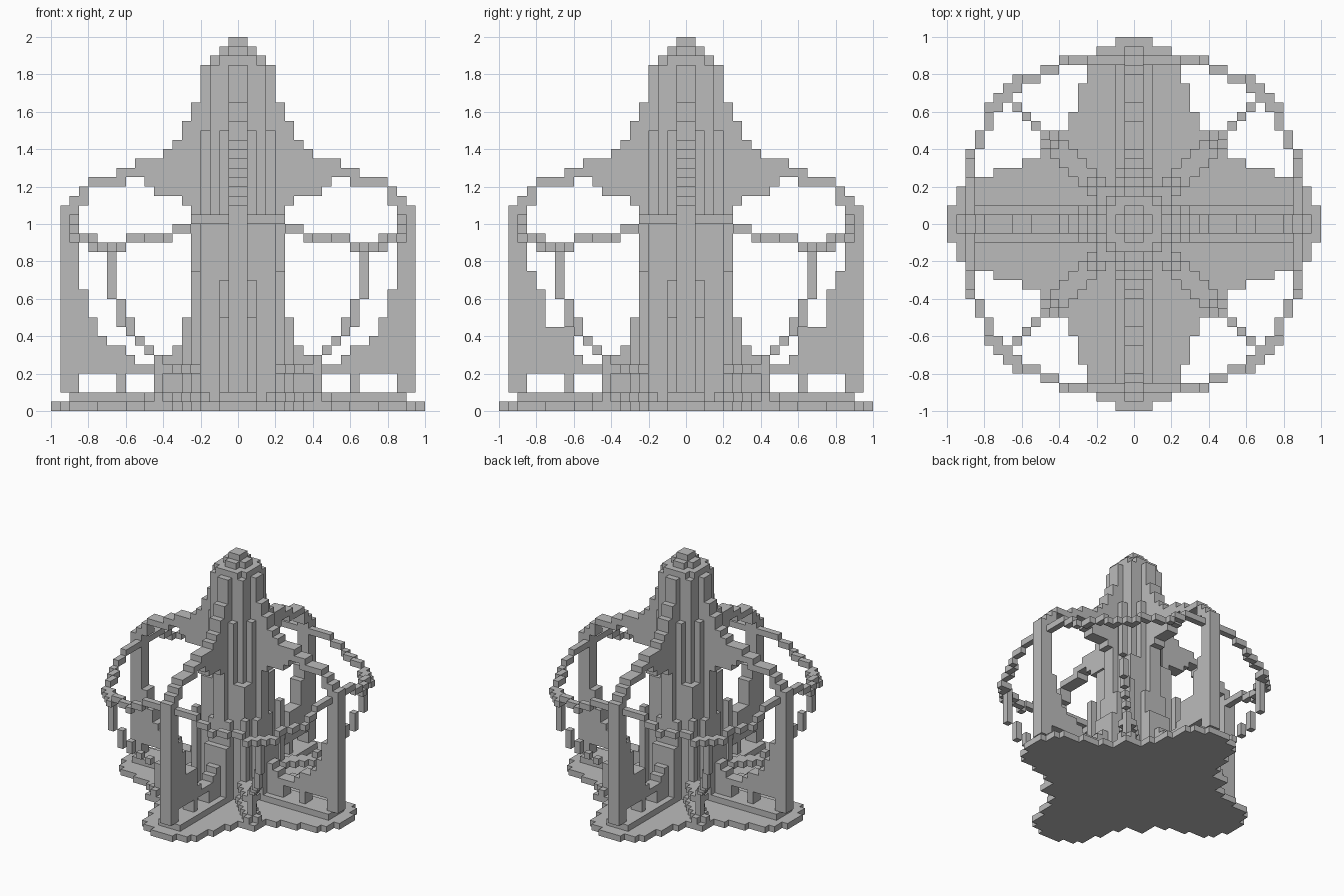
import bpy, bmesh
from mathutils import Vector

old = bpy.data.objects.get("Cube")
if old:
    bpy.data.objects.remove(old, do_unlink=True)

U = 0.05          # edge length of one block
owner = {}        # block position -> part name


def fill(part, x, y, z, swap=True):
    """Fill a block range, repeated in all four quadrants (and across the diagonal)."""
    for i in range(*x):
        for j in range(*y):
            for k in range(*z):
                for a, b in ([(i, j), (j, i)] if swap else [(i, j)]):
                    for p in (a, -1 - a):
                        for q in (b, -1 - b):
                            owner.setdefault((p, q, k), part)


def steps(widths):
    """Turn (end, value) pairs into (start, end, value)."""
    start = 0
    for end, value in widths:
        yield start, end, value
        start = end


# Base plate: four lobes with stepped ends
for a, b, w in steps([(9, 9), (10, 10), (12, 7), (15, 6), (18, 5), (19, 4), (20, 2)]):
    fill("base_plate", (a, b), (0, w), (0, 1))

# Raised rails along the arms and diagonals
fill("floor_rail", (0, 18), (0, 2), (1, 2))
for i in range(9):
    fill("floor_rail", (i, i + 2), (i, i + 1), (1, 2))

# Tower: core, ribs, side columns, stepped cap
fill("tower", (0, 3), (0, 3), (1, 37))
fill("tower", (0, 4), (0, 1), (1, 37))
fill("tower", (3, 4), (1, 2), (1, 30))
fill("tower", (3, 4), (2, 4), (1, 20))
fill("tower_cap", (0, 3), (0, 2), (37, 38))
fill("tower_cap", (0, 2), (0, 1), (38, 39))
fill("tower_cap", (0, 1), (0, 1), (39, 40))

# Buttresses around the tower foot
fill("buttress", (3, 5), (0, 2), (1, 14))
fill("buttress", (5, 6), (0, 2), (1, 10))
fill("buttress", (4, 5), (4, 5), (1, 15))

# Arched fins: upper arch top and underside
tops = [(5, 33), (6, 31), (7, 29), (8, 28), (11, 27), (13, 26), (16, 25),
        (17, 24), (18, 23), (19, 22)]
under = [(5, 2), (6, 22), (9, 23), (10, 24), (12, 25), (16, 24), (17, 22), (19, 2)]
top_at = {i: v for a, b, v in steps(tops) for i in range(a, b)}
under_at = {i: v for a, b, v in steps(under) for i in range(a, b)}
for i in range(4, 19):
    fill("arched_fin", (i, i + 1), (0, 1), (under_at[i], top_at[i]))

# Lower web of the fins, a little fuller on the front and back ones
side_web = [(6, 10), (7, 7), (8, 6), (11, 5), (12, 6), (14, 7), (15, 8), (16, 10), (17, 13)]
front_web = [(6, 10), (7, 7), (8, 6), (11, 5), (12, 6), (15, 9), (16, 13), (17, 15)]
for web, turned in ((side_web, False), (front_web, True)):
    for a, b, h in steps(web):
        for i in range(max(a, 5), b):
            low = 2 if i < 9 or i == 12 else 4
            x, y = (i, i + 1), (0, 1)
            if turned:
                x, y = y, x
            fill("fin_web", x, y, (low, h), swap=False)

# Ring that dips and bulges at the diagonals
for x, y, z in [((0, 5), 17, 20), ((5, 7), 17, 19), ((7, 8), 17, 18), ((8, 10), 16, 18),
                ((10, 12), 15, 18), ((12, 13), 15, 17), ((12, 13), 14, 17), ((13, 14), 14, 17)]:
    fill("ring", x, (y, y + 1), (z, z + 1))

# Diagonal hangers from the ring down to the corner posts
for i, z0, z1 in [(13, 12, 18), (12, 9, 12), (11, 8, 10), (10, 7, 8), (9, 6, 7), (8, 1, 6)]:
    fill("hanger", (i, i + 1), (i, i + 1), (z0, z1))

# Stepped beams from the corner posts to the tower
for i in range(5, 8):
    fill("corner_beam", (i, i + 1), (i, i + 1), (4, 5))
    fill("corner_beam", (i, i + 1), (i - 1, i), (4, 5))
fill("corner_beam", (8, 9), (7, 8), (4, 5))

# Material
grey = bpy.data.materials.new("mid_grey")
grey.use_nodes = True
colour = (0.5, 0.5, 0.5, 1)
grey.diffuse_color = colour
grey.node_tree.nodes["Principled BSDF"].inputs["Base Color"].default_value = colour


def build(part):
    """Make a mesh from the exposed block sides of one part."""
    bm = bmesh.new()
    verts = {}

    def vert(p):
        key = tuple(round(c) for c in p)
        if key not in verts:
            verts[key] = bm.verts.new(Vector(key) * U)
        return verts[key]

    for cell, name in owner.items():
        if name != part:
            continue
        for axis in range(3):
            for side in (0, 1):
                n = list(cell)
                n[axis] += 2 * side - 1
                if tuple(n) in owner:
                    continue
                u, v = (axis + 1) % 3, (axis + 2) % 3
                loop = []
                for du, dv in ((0, 0), (1, 0), (1, 1), (0, 1)):
                    p = list(cell)
                    p[axis] += side
                    p[u] += du
                    p[v] += dv
                    loop.append(vert(p))
                bm.faces.new(loop if side else loop[::-1])
    bmesh.ops.dissolve_limit(bm, angle_limit=0.01, verts=bm.verts[:], edges=bm.edges[:])
    mesh = bpy.data.meshes.new(part)
    bm.to_mesh(mesh)
    bm.free()
    mesh.materials.append(grey)
    bpy.context.collection.objects.link(bpy.data.objects.new(part, mesh))


for part in dict.fromkeys(owner.values()):
    build(part)
